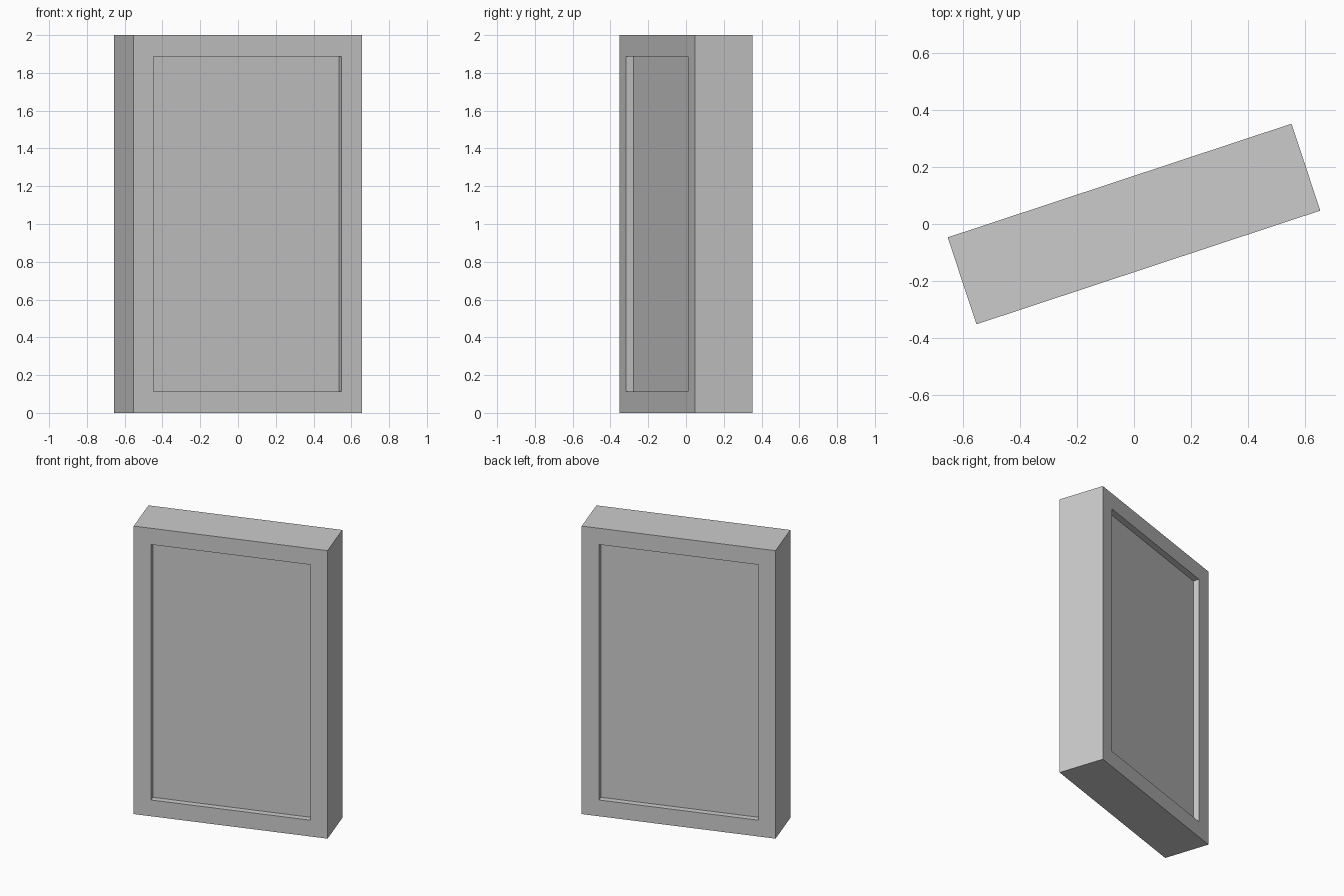
import bpy
import bmesh
import math
from mathutils import Matrix

cube = bpy.data.objects.get("Cube")
if cube:
    bpy.data.objects.remove(cube, do_unlink=True)

WIDTH, DEPTH, HEIGHT = 1.274, 0.322, 2.0
BORDER, RECESS = 0.113, 0.042
TURN = math.atan2(0.4, 1.21)

# Plain grey material
grey = bpy.data.materials.new("plain grey")
grey.use_nodes = True
colour = (0.6, 0.6, 0.6, 1.0)
grey.diffuse_color = colour
grey.node_tree.nodes["Principled BSDF"].inputs["Base Color"].default_value = colour

# Upright slab
bm = bmesh.new()
bmesh.ops.create_cube(bm, size=1.0)
bmesh.ops.scale(bm, vec=(WIDTH, DEPTH, HEIGHT), verts=bm.verts)

# Sunken panel on the front and the back
bm.normal_update()
for panel in [f for f in bm.faces if abs(f.normal.y) > 0.9]:
    bmesh.ops.inset_region(bm, faces=[panel], thickness=BORDER, use_even_offset=True)
    inward = -panel.normal.normalized() * RECESS
    walls = bmesh.ops.extrude_discrete_faces(bm, faces=[panel])
    bmesh.ops.translate(bm, vec=inward, verts=walls["faces"][0].verts)

# Turn the slab and stand it on the ground
turn = Matrix.Translation((0, 0, HEIGHT / 2)) @ Matrix.Rotation(TURN, 4, "Z")
bmesh.ops.transform(bm, matrix=turn, verts=bm.verts)
bmesh.ops.recalc_face_normals(bm, faces=bm.faces)

mesh = bpy.data.meshes.new("recessed_slab")
bm.to_mesh(mesh)
bm.free()
mesh.materials.append(grey)
bpy.context.collection.objects.link(bpy.data.objects.new("recessed_slab", mesh))
